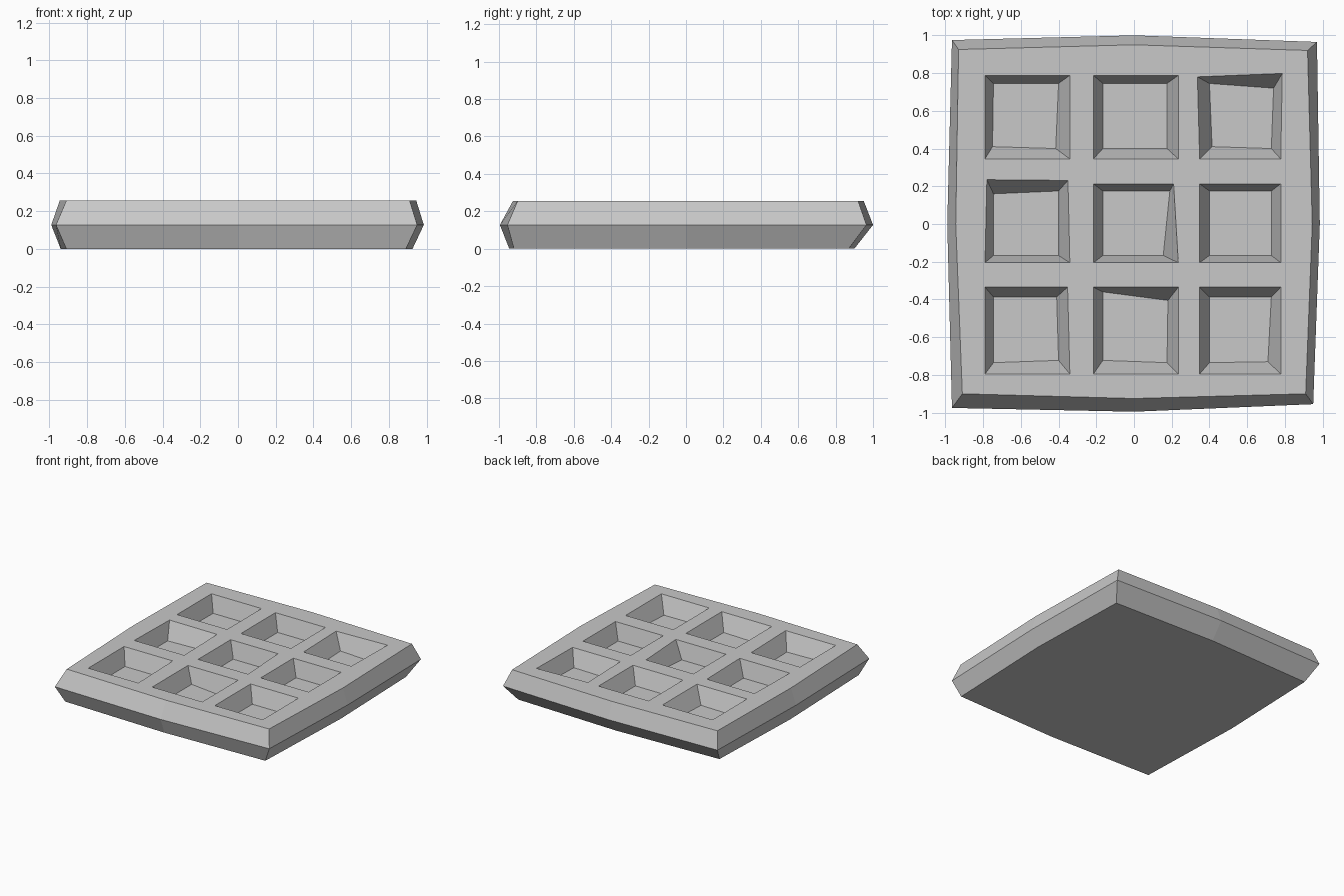
import bpy
import bmesh

# Remove the default object
default = bpy.data.objects.get("Cube")
if default:
    bpy.data.objects.remove(default, do_unlink=True)

# Material
grey = bpy.data.materials.new("light_grey")
grey.use_nodes = True
colour = (0.58, 0.58, 0.58, 1)
grey.diffuse_color = colour
grey.node_tree.nodes["Principled BSDF"].inputs["Base Color"].default_value = colour

TOP, RIM, FLOOR = 0.256, 0.127, 0.125

# Slightly bowed outlines, counter-clockwise from the back left corner
BASE_RING = [(-.91, .87), (-.94, 0), (-.91, -.92), (0, -.945),
             (.89, -.92), (.925, 0), (.9, .87), (0, .9)]
RIM_RING = [(-.965, .975), (-.99, 0), (-.965, -.975), (0, -.995),
            (.95, -.955), (.985, 0), (.97, .965), (0, 1)]
TOP_RING = [(-.93, .925), (-.945, 0), (-.91, -.9), (0, -.925),
            (.91, -.9), (.945, 0), (.92, .92), (0, .95)]

# Pocket columns and rows: low edge, high edge, low wall inset, high wall inset
COLUMNS = [(-.79, -.34, .045, .06), (-.215, .235, .05, .06), (.348, .778, .052, .05)]
ROWS = [(-.795, -.335, .06, .052), (-.205, .213, .038, .038), (.345, .788, .055, .043)]

# Hand-made unevenness: (column, row, level, corner) -> shift
# Corners: 0 front left, 1 front right, 2 back right, 3 back left
NUDGES = {
    (0, 1, "mouth", 2): (-.01, .018),
    (0, 1, "mouth", 3): (.01, .022),
    (0, 1, "floor", 3): (0, -.015),
    (0, 2, "floor", 1): (-.015, 0),
    (0, 2, "floor", 0): (-.005, .01),
    (0, 0, "mouth", 2): (-.012, 0),
    (0, 0, "floor", 2): (-.01, 0),
    (0, 0, "floor", 1): (0, .012),
    (1, 1, "mouth", 2): (-.025, 0),
    (1, 1, "floor", 1): (-.02, 0),
    (1, 1, "floor", 2): (.015, 0),
    (1, 0, "floor", 2): (.005, -.018),
    (1, 0, "floor", 3): (0, .027),
    (1, 0, "floor", 0): (0, .012),
    (2, 2, "mouth", 3): (-.012, -.008),
    (2, 2, "mouth", 2): (.008, .01),
    (2, 2, "floor", 2): (.012, -.025),
    (2, 2, "floor", 0): (.014, .01),
    (2, 0, "floor", 1): (-.018, .005),
}


def add_loop(bm, points, z):
    return [bm.verts.new((x, y, z)) for x, y in points]


def bridge(bm, lower, upper):
    """Join two loops of equal length with quads."""
    count = len(lower)
    for i in range(count):
        j = (i + 1) % count
        bm.faces.new((lower[i], lower[j], upper[j], upper[i]))


def loop_edges(bm, loop):
    """Edges that run round a loop."""
    return [bm.edges.get((a, b)) for a, b in zip(loop, loop[1:] + loop[:1])]


def pocket_corners(col, row, level):
    left, right, left_in, right_in = COLUMNS[col]
    front, back, front_in, back_in = ROWS[row]
    if level == "floor":
        left, right = left + left_in, right - right_in
        front, back = front + front_in, back - back_in
    corners = [(left, front), (right, front), (right, back), (left, back)]
    shifts = [NUDGES.get((col, row, level, i), (0, 0)) for i in range(4)]
    return [(x + dx, y + dy) for (x, y), (dx, dy) in zip(corners, shifts)]


bm = bmesh.new()

# Body: base, widest rim and bevelled top edge
base = add_loop(bm, BASE_RING, 0)
rim = add_loop(bm, RIM_RING, RIM)
top = add_loop(bm, TOP_RING, TOP)
bm.faces.new(base[::-1])
bridge(bm, base, rim)
bridge(bm, rim, top)

# Pockets: tapered walls and a flat floor
outline = loop_edges(bm, top)
for col in range(3):
    for row in range(3):
        mouth = add_loop(bm, pocket_corners(col, row, "mouth"), TOP)
        floor = add_loop(bm, pocket_corners(col, row, "floor"), FLOOR)
        bridge(bm, mouth, floor)
        bm.faces.new(floor)
        outline += loop_edges(bm, mouth)

# Top surface, filled around the pocket mouths
bmesh.ops.triangle_fill(bm, edges=outline, use_beauty=True, normal=(0, 0, 1))
bmesh.ops.recalc_face_normals(bm, faces=bm.faces[:])

mesh = bpy.data.meshes.new("waffle")
bm.to_mesh(mesh)
bm.free()
mesh.materials.append(grey)
waffle = bpy.data.objects.new("waffle", mesh)
bpy.context.collection.objects.link(waffle)
